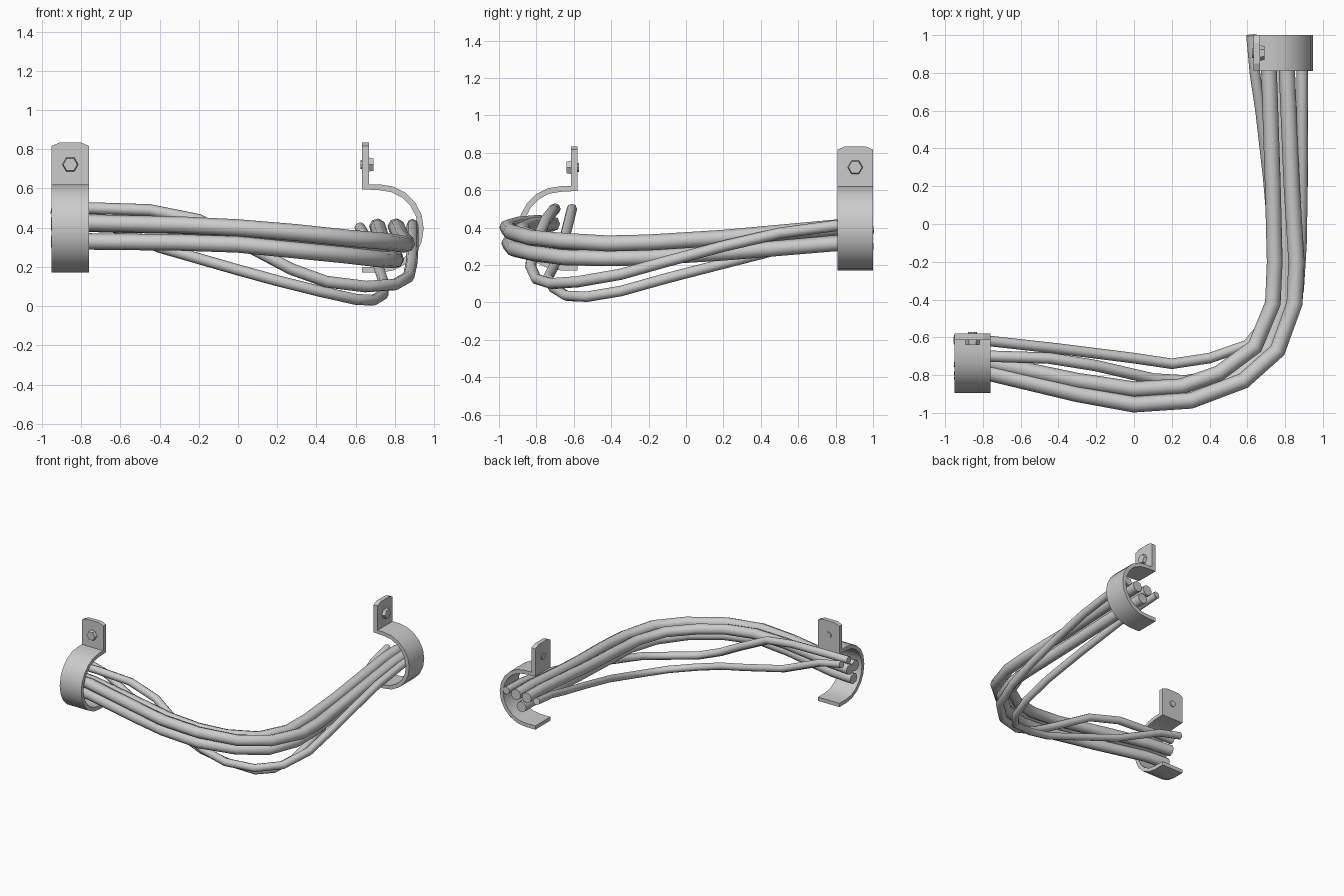
import bpy, bmesh, math

if "Cube" in bpy.data.objects:
    bpy.data.objects.remove(bpy.data.objects["Cube"])

W = 0.095   # half width of a clamp strap
MAPS = {
    "right": lambda u, w, z: (0.632 + u, 0.905 + w, z),
    "left": lambda u, w, z: (-0.855 + w, -0.58 - u, z),
}


def mesh_object(name, verts, faces, smooth=True):
    bm = bmesh.new()
    vs = [bm.verts.new(v) for v in verts]
    for f in faces:
        bm.faces.new([vs[i] for i in f])
    bmesh.ops.recalc_face_normals(bm, faces=bm.faces)
    me = bpy.data.meshes.new(name)
    bm.to_mesh(me)
    bm.free()
    ob = bpy.data.objects.new(name, me)
    bpy.context.collection.objects.link(ob)
    if smooth:
        bpy.ops.object.select_all(action='DESELECT')
        bpy.context.view_layer.objects.active = ob
        ob.select_set(True)
        bpy.ops.object.shade_smooth_by_angle(angle=math.radians(35))
    return ob


def prism(name, bottom, top, smooth=True):
    # closed solid between two matching outlines
    n = len(bottom)
    faces = [tuple(range(n)), tuple(range(n, 2 * n))]
    faces += [(i, (i + 1) % n, n + (i + 1) % n, n + i) for i in range(n)]
    return mesh_object(name, bottom + top, faces, smooth)


def strap(name, m):
    # C-shaped strip: straight top lip, half circle, straight bottom lip
    cu, cz, ro, ri = 0.09, 0.396, 0.225, 0.195
    angles = [math.radians(90 - 18 * i) for i in range(11)]
    pairs = [((0, cz + ro), (0, cz + ri + 0.005))]
    pairs += [tuple((cu + r * math.cos(a), cz + r * math.sin(a)) for r in (ro, ri)) for a in angles]
    pairs += [((0, cz - ro), (0, cz - ri))]
    verts = [m(u, s * W, z) for p in pairs for u, z in p for s in (-1, 1)]
    faces = [(0, 1, 3, 2)]
    for i in range(len(pairs) - 1):
        a, b = 4 * i, 4 * i + 4
        faces += [(a + p, a + q, b + q, b + p) for p, q in ((0, 1), (1, 3), (3, 2), (2, 0))]
    e = 4 * (len(pairs) - 1)
    faces.append((e, e + 1, e + 3, e + 2))
    mesh_object(name, verts, faces)


def ring(m, u, r, n=6, z=0.722):
    return [m(u, r * math.cos(i * math.tau / n), z + r * math.sin(i * math.tau / n)) for i in range(n)]


# clamps: strap, wall plate and bolt
for side, m in MAPS.items():
    strap(side + "_clamp_strap", m)
    outline = [(-W, 0.605), (W, 0.605), (W, 0.817), (0.055, 0.834), (-0.055, 0.834), (-W, 0.817)]
    prism(side + "_clamp_plate", [m(0, w, z) for w, z in outline],
          [m(0.035, w, z) for w, z in outline], False)
    prism(side + "_bolt_head", ring(m, 0.03, 0.042), ring(m, 0.06, 0.036), False)
    prism(side + "_bolt_tip", ring(m, -0.008, 0.025, 10), ring(m, 0.02, 0.025, 10))


def cable(name, radius, pts):
    cu = bpy.data.curves.new(name, 'CURVE')
    cu.dimensions = '3D'
    cu.bevel_depth = radius
    cu.bevel_resolution = 2
    cu.use_fill_caps = True
    sp = cu.splines.new('POLY')
    sp.points.add(len(pts) - 1)
    for p, co in zip(sp.points, pts):
        p.co = (*co, 1)
    sp.use_smooth = True
    ob = bpy.data.objects.new(name, cu)
    bpy.context.collection.objects.link(ob)
    bpy.ops.object.select_all(action='DESELECT')
    bpy.context.view_layer.objects.active = ob
    ob.select_set(True)
    bpy.ops.object.convert(target='MESH')
    bpy.ops.object.shade_smooth_by_angle(angle=math.radians(50))


# cables from the left clamp, round the corner, to the right clamp
cable("low_thin_cable", 0.028, [
    (-.95, -.61, .50), (-.76, -.62, .46), (-.4, -.66, .30), (0, -.71, .185), (.2, -.74, .13),
    (.4, -.71, .08), (.6, -.64, .035), (.69, -.53, .03), (.74, -.35, .06), (.74, -.1, .13),
    (.71, .25, .22), (.67, .6, .31), (.64, .8, .37), (.622, 1, .40)])
cable("high_thin_cable", 0.03, [
    (-.95, -.70, .50), (-.76, -.70, .50), (-.45, -.71, .49), (-.2, -.75, .44), (.1, -.82, .28),
    (.27, -.83, .19), (.45, -.80, .125), (.65, -.72, .10), (.8, -.58, .11), (.87, -.35, .15),
    (.885, -.1, .22), (.89, .2, .30), (.89, .5, .37), (.89, .8, .41), (.89, 1, .415)])
cable("outer_upper_cable", 0.043, [
    (-.95, -.78, .425), (-.76, -.79, .425), (-.3, -.90, .415), (0, -.955, .40), (.3, -.935, .375),
    (.58, -.83, .345), (.76, -.67, .33), (.85, -.42, .315), (.86, -.2, .32), (.835, .2, .345),
    (.81, .8, .40), (.805, 1, .405)])
cable("inner_upper_cable", 0.042, [
    (-.95, -.715, .42), (-.76, -.735, .42), (-.3, -.83, .41), (0, -.875, .39), (.25, -.86, .365),
    (.45, -.79, .34), (.64, -.65, .32), (.735, -.42, .31), (.745, -.2, .315), (.735, .2, .34),
    (.715, .8, .40), (.71, 1, .405)])
cable("lower_cable", 0.042, [
    (-.95, -.76, .33), (-.76, -.775, .33), (-.3, -.89, .325), (0, -.945, .315), (.3, -.92, .285),
    (.55, -.81, .26), (.72, -.65, .24), (.80, -.42, .235), (.805, -.2, .24), (.79, .2, .265),
    (.76, .8, .315), (.755, 1, .32)])
